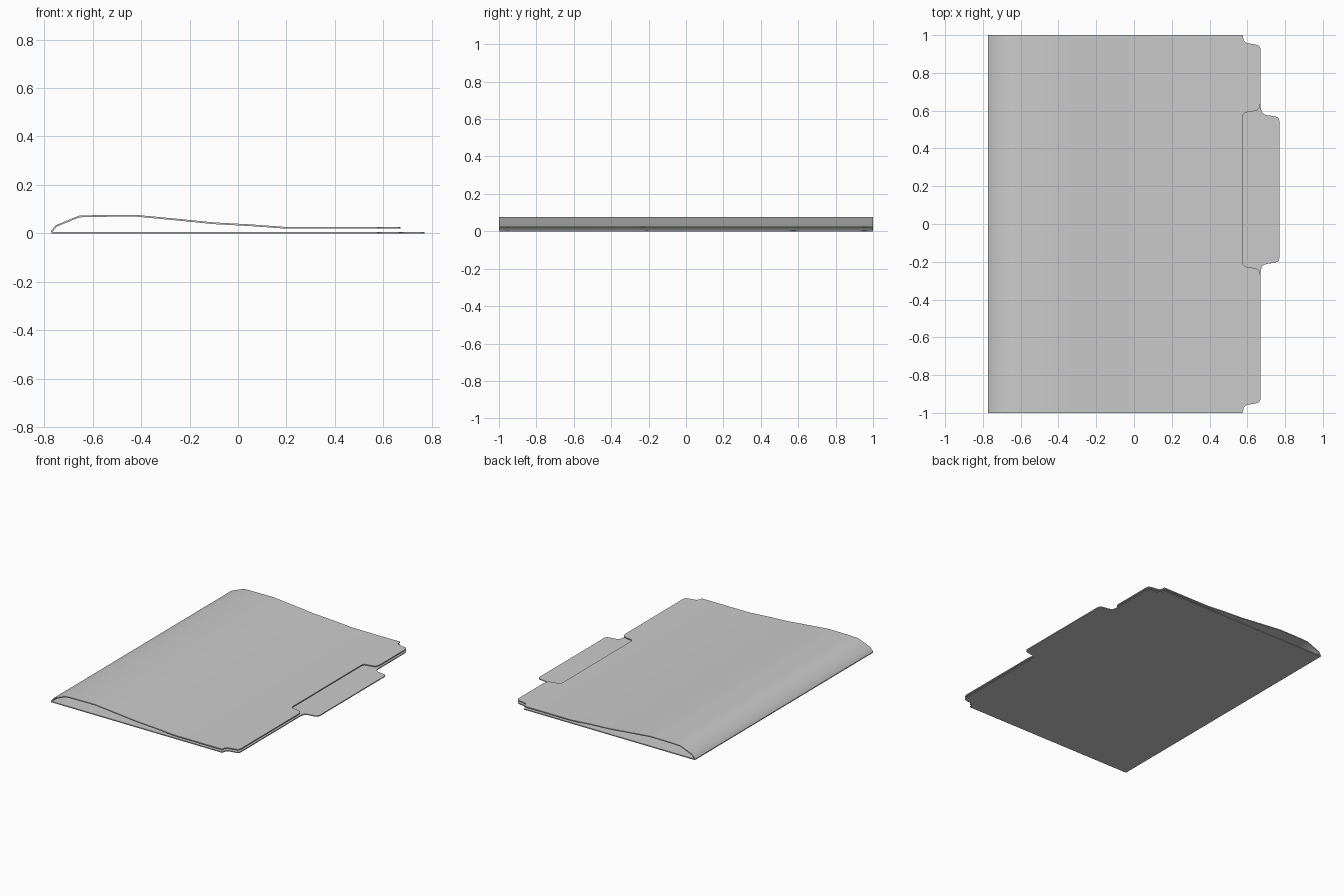
import bpy
import bmesh
from mathutils import Vector

cube = bpy.data.objects.get("Cube")
if cube:
    bpy.data.objects.remove(cube)

card = bpy.data.materials.new("grey_card")
card.use_nodes = True
GREY = (0.6, 0.6, 0.6, 1)
card.diffuse_color = GREY
card.node_tree.nodes["Principled BSDF"].inputs["Base Color"].default_value = GREY

SPINE, INNER, EDGE, TAB = -0.77, 0.575, 0.67, 0.77
THICK = 0.007
TAB_LOW, TAB_HIGH = -0.22, 0.585

# Rounded step between two edge lines: (fraction across, offset along y)
STEP = [(0, 0.045), (0.06, 0.018), (0.18, 0.006), (0.35, 0.001),
        (0.75, -0.005), (0.9, -0.01), (0.98, -0.02), (1, -0.035)]

# Height of the bulging cover along x
PROFILE = [(SPINE, 0.006), (-0.75, 0.031), (-0.655, 0.07), (-0.59, 0.072),
           (-0.475, 0.073), (-0.42, 0.073), (-0.25, 0.057), (-0.1, 0.042),
           (0.05, 0.034), (0.2, 0.023), (TAB, 0.023)]


def step(x0, x1, y, side):
    """Rounded step from x0 out to x1; side gives the y direction of its inner end."""
    return [(x0 + (x1 - x0) * f, y + side * d) for f, d in STEP]


def height(x):
    for (xa, za), (xb, zb) in zip(PROFILE, PROFILE[1:]):
        if x <= xb:
            return za + (zb - za) * (x - xa) / (xb - xa)
    return PROFILE[-1][1]


def sheet(name, middle, bulging, offset):
    """Card sheet with notched corners; middle is the outline between them."""
    outline = [(SPINE, -1), (INNER, -1)] + step(INNER, EDGE, -0.955, -1)
    outline += middle
    outline += step(INNER, EDGE, 0.955, 1)[::-1] + [(INNER, 1), (SPINE, 1)]
    bm = bmesh.new()
    bm.faces.new([bm.verts.new((x, y, 0)) for x, y in outline])
    if bulging:
        for x, _ in PROFILE[1:-1]:
            bmesh.ops.bisect_plane(bm, geom=bm.verts[:] + bm.edges[:] + bm.faces[:],
                                   plane_co=Vector((x, 0, 0)), plane_no=Vector((1, 0, 0)))
        for v in bm.verts:
            v.co.z = height(v.co.x)
    mesh = bpy.data.meshes.new(name)
    bm.to_mesh(mesh)
    bm.free()
    mesh.materials.append(card)
    obj = bpy.data.objects.new(name, mesh)
    bpy.context.collection.objects.link(obj)
    bpy.ops.object.select_all(action='DESELECT')
    obj.select_set(True)
    bpy.context.view_layer.objects.active = obj
    solid = obj.modifiers.new("card_thickness", 'SOLIDIFY')
    solid.thickness = THICK
    solid.offset = offset
    bpy.ops.object.modifier_apply(modifier=solid.name)
    bpy.ops.object.shade_smooth_by_angle(angle=0.6)


# Back sheet with its projecting index tab
tab = step(EDGE, TAB, TAB_LOW + 0.01, -1) + step(EDGE, TAB, TAB_HIGH - 0.01, 1)[::-1]
sheet("back_sheet", tab, False, -1 if THICK < 0 else 1)

# Front cover, cut away so the tab shows, bulging near the spine
cutout = step(EDGE, INNER, TAB_LOW - 0.012, -1) + step(EDGE, INNER, TAB_HIGH + 0.012, 1)[::-1]
sheet("front_cover", cutout, True, 0)
